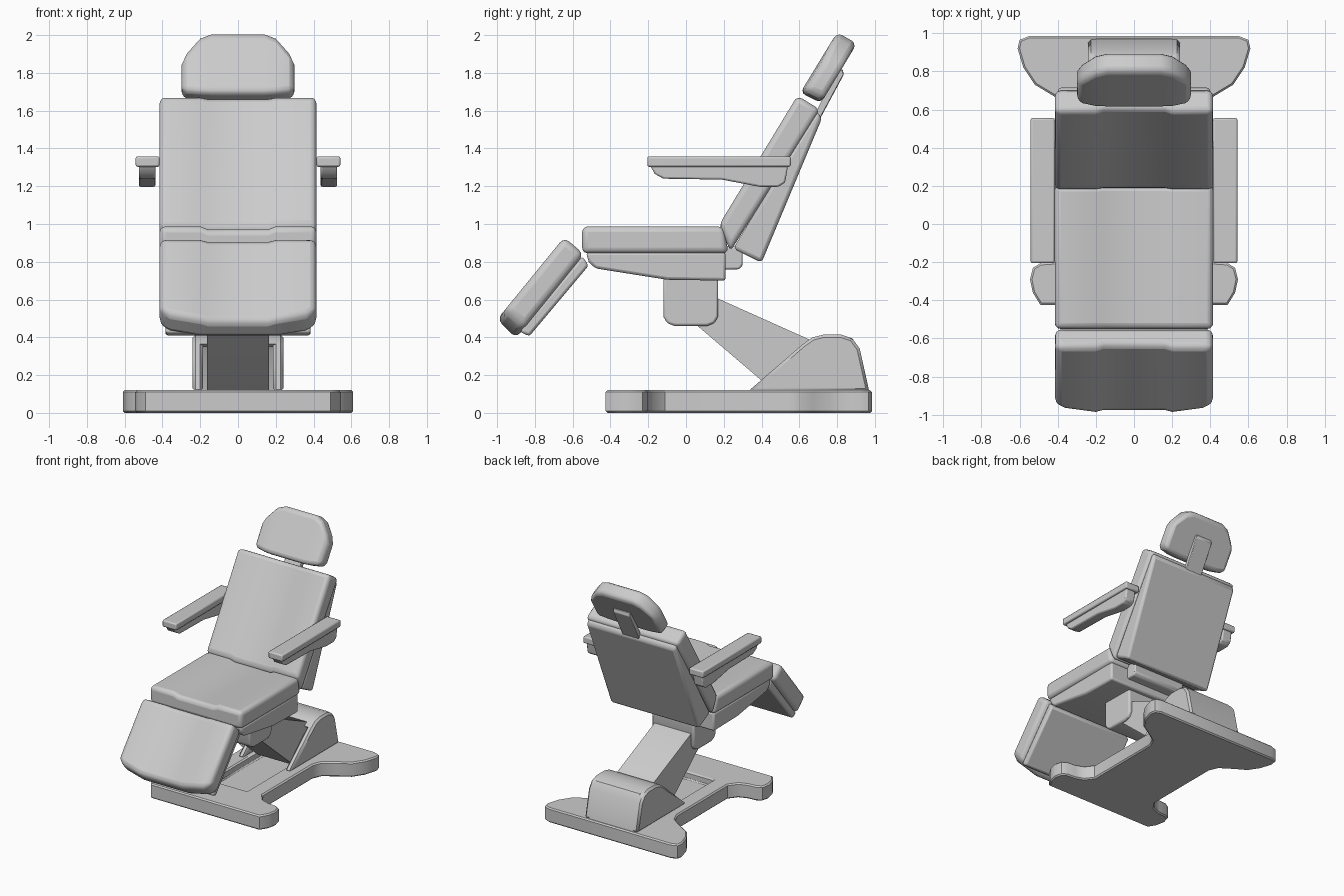
import bpy, bmesh, math
from mathutils import Vector

if "Cube" in bpy.data.objects:
    bpy.data.objects.remove(bpy.data.objects["Cube"])

GREY = (0.6, 0.6, 0.6, 1)
grey = bpy.data.materials.new("light grey")
grey.use_nodes = True
grey.diffuse_color = GREY
grey.node_tree.nodes["Principled BSDF"].inputs["Base Color"].default_value = GREY


def loft(name, rings, bevel=0.01, segments=2):
    """Skin a row of equal cross-sections, cap the ends and round the edges."""
    bm = bmesh.new()
    rows = [[bm.verts.new(p) for p in ring] for ring in rings]
    for a, b in zip(rows, rows[1:]):
        for i in range(len(a)):
            j = (i + 1) % len(a)
            bm.faces.new((a[i], a[j], b[j], b[i]))
    bm.faces.new(rows[0][::-1])
    bm.faces.new(rows[-1])
    bmesh.ops.recalc_face_normals(bm, faces=bm.faces)
    mesh = bpy.data.meshes.new(name)
    bm.to_mesh(mesh)
    bm.free()
    mesh.materials.append(grey)
    obj = bpy.data.objects.new(name, mesh)
    bpy.context.collection.objects.link(obj)
    bpy.ops.object.select_all(action="DESELECT")
    obj.select_set(True)
    bpy.context.view_layer.objects.active = obj
    bpy.ops.object.shade_smooth_by_angle(angle=math.radians(35))
    if bevel:
        mod = obj.modifiers.new("Rounded edges", "BEVEL")
        mod.width, mod.segments = bevel, segments
        mod.limit_method, mod.angle_limit = "ANGLE", math.radians(32)
    return obj


def side_part(name, profile, x0, x1, bevel=0.01, segments=2):
    """Extrude a (y, z) side profile across x."""
    return loft(name, [[(x, y, z) for y, z in profile] for x in (x0, x1)], bevel, segments)


def flat_part(name, outline, z0, z1, bevel=0.01, segments=2):
    """Extrude an (x, y) outline upwards."""
    return loft(name, [[(x, y, z) for x, y in outline] for z in (z0, z1)], bevel, segments)


def cushion(name, corners, stations, bevel=0.03):
    """corners: rear low, rear high, front high, front low, in (y, z).
    stations: (x, dip of front, trim at low end, trim at high end), mirrored."""
    rl, rh, fh, fl = (Vector((0, *c)) for c in corners)
    full = [(-s[0], *s[1:]) for s in stations[::-1]] + stations
    rings = []
    for x, dip, low, high in full:
        a, b = rl.lerp(rh, low), rh.lerp(rl, high)
        c, d = fh.lerp(fl, high), fl.lerp(fh, low)
        c = c + (b - c).normalized() * dip
        d = d + (a - d).normalized() * dip
        rings.append([p + Vector((x, 0, 0)) for p in (a, b, c, d)])
    return loft(name, rings, bevel, 3)


# Floor plate with four lobes and a sunken slot
half = [(0.49, -0.425), (0.53, -0.36), (0.545, -0.29), (0.53, -0.23), (0.49, -0.205),
        (0.42, -0.2), (0.35, -0.175), (0.3, -0.11), (0.3, 0.54), (0.33, 0.61), (0.42, 0.67),
        (0.52, 0.73), (0.58, 0.82), (0.61, 0.92), (0.6, 0.965), (0.55, 0.985)]
base = flat_part("floor_base", half + [(-x, y) for x, y in half[::-1]], 0, 0.12, 0)
slot = flat_part("slot_cutter",
                 [(-0.165, -0.12), (0.165, -0.12), (0.165, 0.7), (-0.165, 0.7)], 0.06, 0.2, 0)
slot.hide_render = True
slot.hide_viewport = True
cut = base.modifiers.new("Slot", "BOOLEAN")
cut.operation, cut.object, cut.solver = "DIFFERENCE", slot, "EXACT"
rim = base.modifiers.new("Rim", "BEVEL")
rim.width, rim.segments = 0.01, 1
rim.limit_method, rim.angle_limit = "ANGLE", math.radians(60)

# Rear housing: two cheeks and a curved cover
arch = [(0.62, 0.365), (0.67, 0.4), (0.73, 0.415), (0.82, 0.415), (0.88, 0.395),
        (0.92, 0.34), (0.97, 0.115)]
inner = [(0.64, 0.35), (0.69, 0.375), (0.74, 0.385), (0.81, 0.385), (0.86, 0.37),
         (0.89, 0.33), (0.94, 0.115)]
for tag, s in (("left", 1), ("right", -1)):
    side_part(tag + "_housing_cheek", [(0.33, 0.115)] + arch, s * 0.185, s * 0.24, 0.015, 1)
side_part("housing_cover", arch + inner[::-1], -0.2, 0.2, 0)

# Lift arm and the bracket it carries
side_part("lift_arm", [(0.05, 0.47), (0.12, 0.62), (0.17, 0.605), (0.65, 0.39), (0.72, 0.3),
                       (0.5, 0.09), (0.39, 0.18)], -0.165, 0.165, 0)
side_part("seat_bracket", [(-0.12, 0.72), (-0.12, 0.51), (-0.1, 0.475), (-0.06, 0.46),
                           (0.11, 0.46), (0.15, 0.475), (0.17, 0.51), (0.17, 0.72)],
          -0.19, 0.19, 0.012)
side_part("back_hinge", [(0.18, 0.76), (0.28, 0.76), (0.3, 0.78), (0.3, 0.88), (0.18, 0.88)],
          -0.24, 0.24, 0.01)

# Seat, backrest and leg rest: padded cushion over a rigid shell
side_part("seat_shell", [(-0.53, 0.85), (-0.515, 0.8), (-0.48, 0.765), (-0.1, 0.705),
                         (0.21, 0.7), (0.21, 0.85)], -0.4, 0.4, 0.015)
side_part("back_shell", [(0.25, 0.87), (0.4, 0.795), (0.72, 1.56), (0.69, 1.6)],
          -0.4, 0.4, 0.02)
side_part("leg_shell", [(-0.55, 0.83), (-0.515, 0.78), (-0.83, 0.405), (-0.88, 0.43)],
          -0.385, 0.385, 0.015)
padded = [(0.16, 0.016, 0, 0), (0.2, 0, 0, 0), (0.415, 0, 0, 0)]
cushion("seat_cushion", [(-0.55, 0.845), (0.225, 0.845), (0.2, 0.987), (-0.55, 0.987)], padded)
cushion("back_cushion", [(0.235, 0.855), (0.71, 1.605), (0.59, 1.68), (0.175, 0.995)], padded)
cushion("leg_cushion", [(-0.9, 0.395), (-0.54, 0.84), (-0.645, 0.93), (-1.0, 0.495)],
        [(0.16, 0.016, 0, 0), (0.2, 0, 0, 0), (0.36, 0, 0.06, 0), (0.415, 0, 0.13, 0)], 0.035)

# Headrest on its post
cushion("headrest_cushion", [(0.715, 1.64), (0.905, 1.955), (0.8, 2.015), (0.605, 1.695)],
        [(0.14, 0, 0, 0), (0.2, 0, 0.01, 0.07), (0.27, 0.01, 0.04, 0.3), (0.3, 0.02, 0.09, 0.48)],
        0.03)
side_part("headrest_post", [(0.64, 1.5), (0.69, 1.52), (0.835, 1.79), (0.83, 1.82), (0.8, 1.81)],
          -0.075, 0.075, 0.004, 1)

# Armrests
for tag, s in (("left", 1), ("right", -1)):
    side_part(tag + "_arm_pad", [(-0.205, 1.303), (0.555, 1.303), (0.555, 1.358), (-0.205, 1.358)],
              s * 0.415, s * 0.542, 0.01)
    side_part(tag + "_arm_support",
              [(-0.19, 1.31), (-0.165, 1.265), (-0.12, 1.24), (0.19, 1.235), (0.39, 1.197),
               (0.49, 1.197), (0.525, 1.22), (0.54, 1.31)], s * 0.437, s * 0.525, 0.01)
